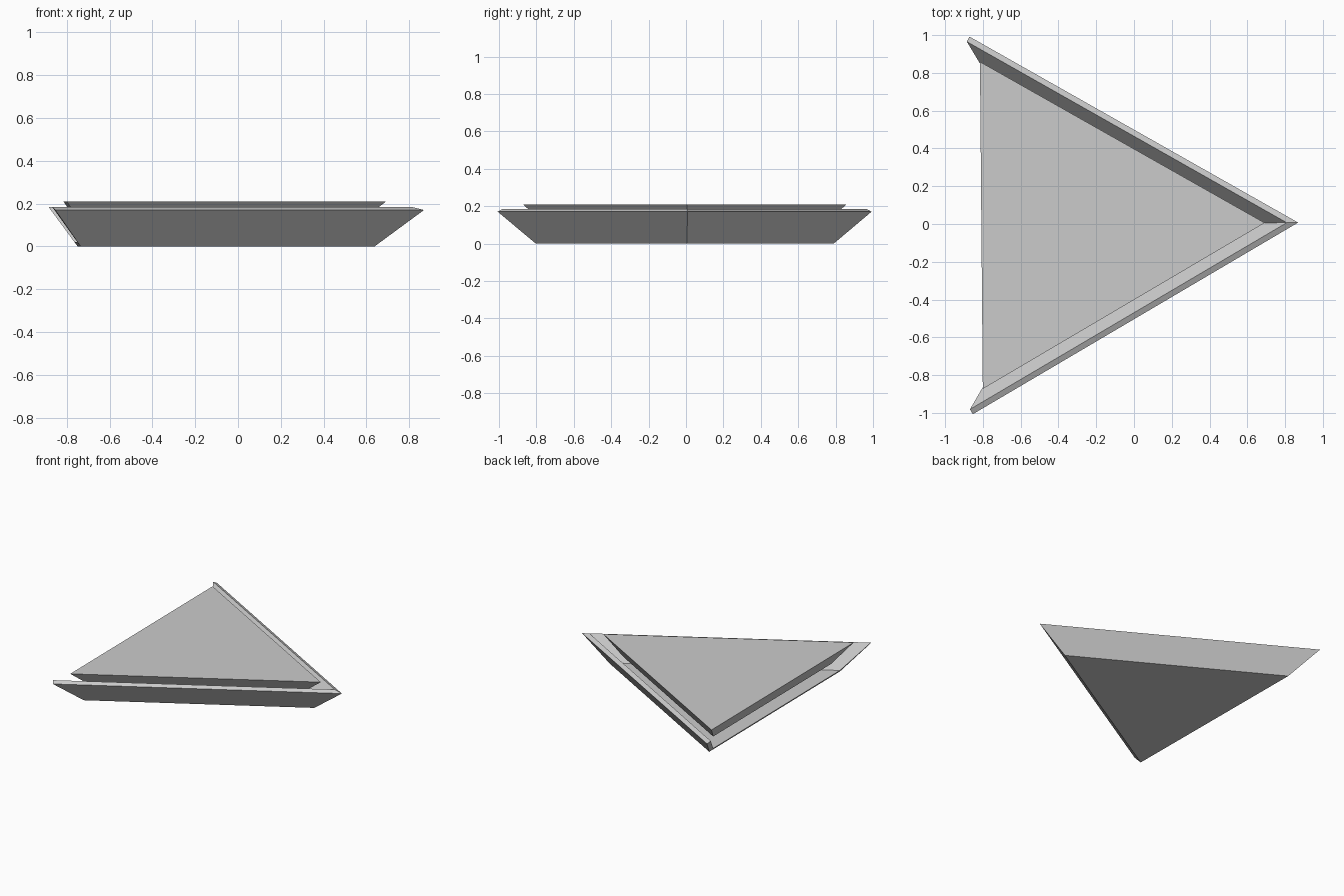
import bpy, bmesh, math
from mathutils import Vector, Matrix

cube = bpy.data.objects.get("Cube")
if cube:
    bpy.data.objects.remove(cube, do_unlink=True)

grey = bpy.data.materials.new("light_grey")
grey.use_nodes = True
colour = (0.6, 0.6, 0.6, 1)
grey.diffuse_color = colour
grey.node_tree.nodes["Principled BSDF"].inputs["Base Color"].default_value = colour

TURN = Matrix.Rotation(math.radians(0.5), 4, 'Z')


def triangle(inradius, z, cx):
    """Right back corner, nose and left back corner of an equilateral triangle."""
    half = inradius * math.sqrt(3)
    return [Vector((cx - inradius, -half, z)),
            Vector((cx + 2 * inradius, 0, z)),
            Vector((cx - inradius, half, z))]


def inset_sides(points, amount, rise):
    """Move the two long sides inward, leaving the back ends cut square."""
    right, nose, left = points
    up = Vector((0, 0, rise))
    step = Vector((-amount / 2, amount * math.sqrt(3) / 2, 0))
    mirrored = Vector((step.x, -step.y, 0))
    return [right + step + up, nose - Vector((2 * amount, 0, 0)) + up, left + mirrored + up]


def finish(name, bm):
    bmesh.ops.recalc_face_normals(bm, faces=bm.faces)
    bmesh.ops.transform(bm, matrix=TURN, verts=bm.verts)
    mesh = bpy.data.meshes.new(name)
    bm.to_mesh(mesh)
    bm.free()
    mesh.materials.append(grey)
    bpy.context.collection.objects.link(bpy.data.objects.new(name, mesh))


# Outer tray: floor and two sloping walls, open along the back
bottom = triangle(0.46, 0, -0.282)
top = triangle(0.577, 0.17, -0.285)
ridge = inset_sides(top, 0.03, 0.015)
floor = inset_sides(bottom, 0.03, 0.02)
bm = bmesh.new()
rings = [[bm.verts.new(p) for p in ring] for ring in (bottom, top, ridge, floor)]
for low, high in zip(rings, rings[1:]):
    for i in range(2):
        bm.faces.new((low[i], low[i + 1], high[i + 1], high[i]))
bm.faces.new(rings[0])
bm.faces.new(rings[3])
for end in (0, 2):
    bm.faces.new([ring[end] for ring in rings])
bm.faces.new((rings[0][0], rings[0][2], rings[3][2], rings[3][0]))
finish("outer_tray", bm)

# Inner wedge: slab with sides leaning outward towards the top
bm = bmesh.new()
low = [bm.verts.new(p) for p in triangle(0.414, 0.08, -0.306)]
high = [bm.verts.new(p) for p in triangle(0.5, 0.21, -0.308)]
for i in range(3):
    j = (i + 1) % 3
    bm.faces.new((low[i], low[j], high[j], high[i]))
bm.faces.new(low)
bm.faces.new(high)
finish("inner_wedge", bm)
